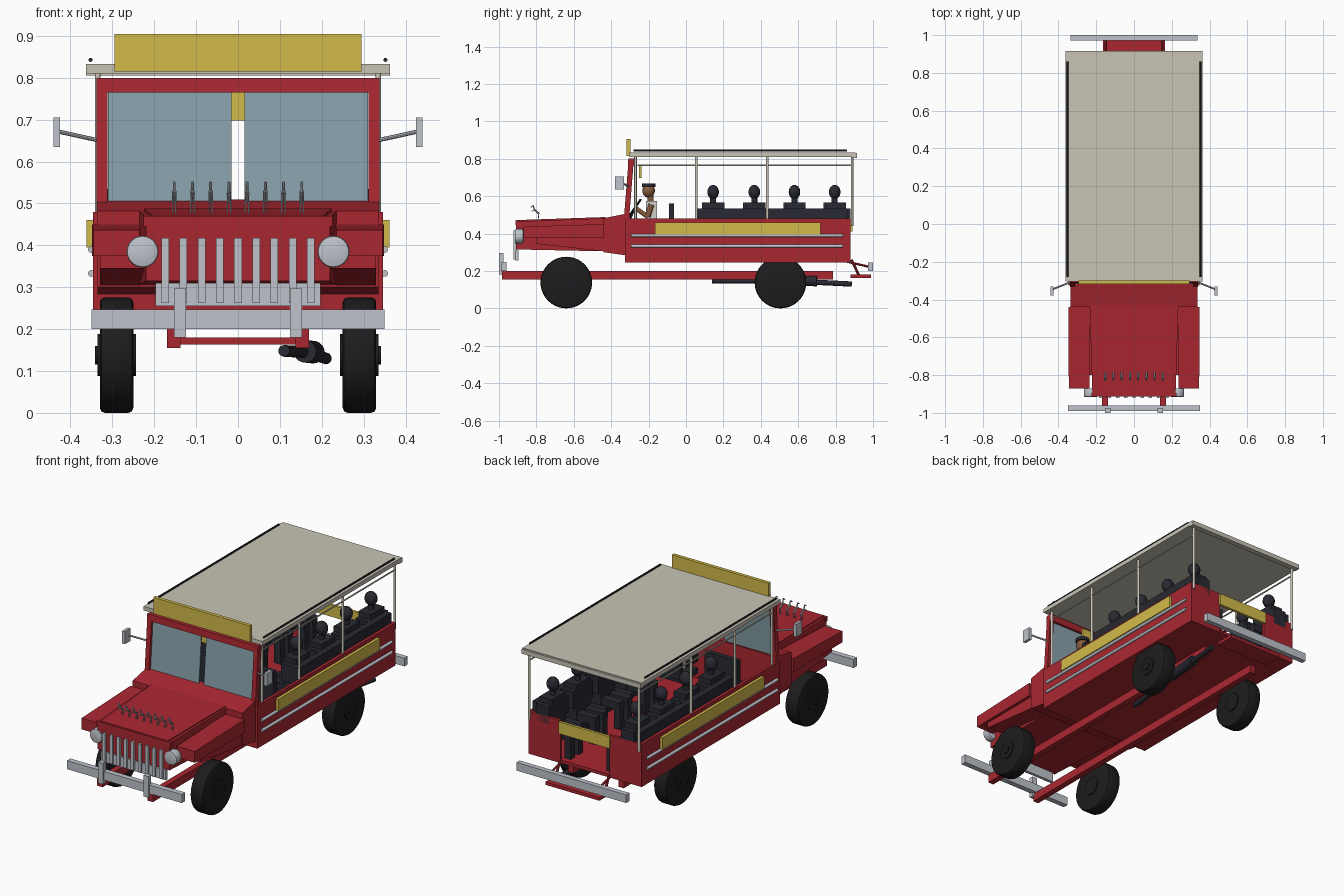
import bpy, bmesh, math
from mathutils import Vector

if "Cube" in bpy.data.objects:
    bpy.data.objects.remove(bpy.data.objects["Cube"])

def mat(name, c):
    m = bpy.data.materials.new(name)
    m.diffuse_color = (*c, 1)
    m.use_nodes = True
    m.node_tree.nodes["Principled BSDF"].inputs["Base Color"].default_value = m.diffuse_color
    return m

RED = mat("red_paint", (0.40, 0.02, 0.03))
YEL = mat("yellow_paint", (0.65, 0.50, 0.07))
BEIGE = mat("canvas", (0.58, 0.55, 0.46))
CHROME = mat("chrome", (0.52, 0.55, 0.60))
BLACK = mat("rubber", (0.012, 0.012, 0.013))
DARK = mat("dark_fabric", (0.022, 0.023, 0.032))
GLASS = mat("glass", (0.25, 0.36, 0.41))
SKIN = mat("skin", (0.25, 0.11, 0.05))
SHIRT = mat("shirt", (0.65, 0.62, 0.58))

def make(name, bm, m, smooth=False):
    bmesh.ops.recalc_face_normals(bm, faces=bm.faces)
    me = bpy.data.meshes.new(name)
    bm.to_mesh(me)
    bm.free()
    o = bpy.data.objects.new(name, me)
    bpy.context.collection.objects.link(o)
    me.materials.append(m)
    if smooth:
        bpy.ops.object.select_all(action='DESELECT')
        bpy.context.view_layer.objects.active = o
        o.select_set(True)
        bpy.ops.object.shade_smooth_by_angle(angle=math.radians(40))
    return o

def box(name, x, y, z, m):
    """Box from (min, max) pairs."""
    bm = bmesh.new()
    bmesh.ops.create_cube(bm, size=1)
    for v in bm.verts:
        v.co = [(a + b) / 2 + c * (b - a) for (a, b), c in zip((x, y, z), v.co)]
    return make(name, bm, m)

def pair(name, x, y, z, m):
    box(name + "_left", x, y, z, m)
    box(name + "_right", (-x[1], -x[0]), y, z, m)

def loft(name, sections, m):
    """Rectangular sections (y, x0, x1, z0, z1) joined front to back."""
    bm = bmesh.new()
    rings = [[bm.verts.new(p) for p in ((a, y, c), (b, y, c), (b, y, d), (a, y, d))]
             for y, a, b, c, d in sections]
    for r, s in zip(rings, rings[1:]):
        for i in range(4):
            j = (i + 1) % 4
            bm.faces.new((r[i], r[j], s[j], s[i]))
    bm.faces.new(rings[0])
    bm.faces.new(rings[-1])
    return make(name, bm, m)

def rod(name, p, q, r, m, seg=12, bevel=0):
    p, q = Vector(p), Vector(q)
    bm = bmesh.new()
    bmesh.ops.create_cone(bm, cap_ends=True, segments=seg, radius1=r, radius2=r, depth=(q - p).length)
    if bevel:
        rim = [e for e in bm.edges if abs(e.verts[0].co.z - e.verts[1].co.z) < 1e-5]
        bmesh.ops.bevel(bm, geom=rim, offset=bevel, segments=2, profile=0.5, affect='EDGES')
    o = make(name, bm, m, True)
    o.location = (p + q) / 2
    o.rotation_euler = (q - p).to_track_quat('Z', 'Y').to_euler()
    return o

def ball(name, p, s, m):
    bm = bmesh.new()
    bmesh.ops.create_uvsphere(bm, u_segments=16, v_segments=10, radius=1)
    for v in bm.verts:
        v.co = [c * k + o for c, k, o in zip(v.co, s, p)]
    return make(name, bm, m, True)

# wheels
for y in (-0.64, 0.505):
    for s in (-1, 1):
        rod("tire", (s * .25, y, .138), (s * .33, y, .138), .138, BLACK, 40, .012)
        rod("hub", (s * .244, y, .138), (s * .336, y, .138), .05, BLACK, 24)
        rod("hub_cap", (s * .33, y, .138), (s * .342, y, .138), .022, BLACK, 16)

# chassis, bumpers, rear step
pair("chassis_rail", (.137, .17), (-.985, .785), (.155, .2), RED)
box("front_bumper", (-.35, .35), (-.99, -.96), (.2, .247), CHROME)
pair("bumper_guard", (.124, .153), (-1, -.975), (.18, .297), CHROME)
box("rear_bumper", (-.335, .335), (.972, 1), (.2, .245), CHROME)
box("rear_step", (-.165, .165), (.88, .99), (.163, .18), RED)
for s in (-1, 1):
    rod("step_strut", (s * .15, .885, .26), (s * .15, .925, .175), .007, RED, 8)
    rod("bumper_arm", (s * .15, .86, .25), (s * .15, .98, .222), .006, RED, 8)

# exhaust
rod("exhaust_front", (.11, .14, .148), (.16, .55, .145), .014, DARK)
rod("muffler", (.16, .5, .147), (.18, .7, .145), .027, DARK, 20)
rod("exhaust_tail", (.18, .68, .14), (.21, .885, .13), .014, DARK)

# open-backed passenger tub
box("floor", (-.34, .34), (-.325, .88), (.245, .262), RED)
pair("side_wall", (.33, .346), (-.325, .88), (.245, .48), RED)
pair("rear_panel", (.15, .346), (.865, .88), (.245, .48), RED)
box("firewall", (-.346, .346), (-.325, -.305), (.245, .48), RED)
box("rear_sign", (-.155, .155), (.875, .89), (.41, .475), YEL)
pair("side_sign", (.346, .362), (-.165, .72), (.395, .46), YEL)
for s in (-1, 1):
    for z in (.39, .333):
        rod("side_trim", (s * .35, -.295, z), (s * .35, .84, z), .008, CHROME)

# hood, cowl, fenders
loft("hood", [(-.91, -.22, .22, .315, .465), (-.43, -.235, .235, .305, .482)], RED)
loft("hood_lid", [(-.905, -.205, .205, .46, .472), (-.43, -.225, .225, .475, .488)], RED)
loft("cowl", [(-.44, -.335, .335, .30, .482), (-.30, -.335, .335, .28, .51)], RED)
box("grille_surround", (-.226, .226), (-.912, -.895), (.445, .47), RED)
for s in (-1, 1):
    a, b = sorted((s * .235, s * .345))
    loft("fender", [(-.87, a, b, .375, .437), (-.44, a - .003, b + .003, .375, .45)], RED)
    a, b = sorted((s * .22, s * .33))
    loft("fender_skirt", [(-.80, a, b, .345, .378), (-.44, a, b, .305, .378)], RED)

# grille and headlights
for i in range(-4, 5):
    box("grille_bar", (i * .0435 - .009, i * .0435 + .009), (-.922, -.905), (.262, .417), CHROME)
box("grille_apron", (-.197, .197), (-.912, -.895), (.255, .31), CHROME)
for s in (-1, 1):
    rod("headlight", (s * .228, -.915, .385), (s * .228, -.87, .385), .038, CHROME, 24, .006)

# hood ornaments: a row of little rearing horses
for i in range(8):
    x = (i - 3.5) * .0435
    rod("horse_body", (x, -.785, .505), (x, -.812, .53), .005, CHROME, 8)
    rod("horse_neck", (x, -.81, .528), (x, -.818, .551), .0035, CHROME, 8)
    rod("horse_head", (x, -.815, .549), (x, -.83, .541), .003, CHROME, 8)
    for s in (-1, 1):
        rod("horse_hind_leg", (x + s * .004, -.787, .506), (x + s * .004, -.79, .476), .002, CHROME, 6)
        rod("horse_fore_leg", (x + s * .004, -.808, .524), (x + s * .004, -.826, .52), .002, CHROME, 6)

# leaning windshield
tilt = lambda z: -.318 + (z - .48) * .08
def lean(name, x0, x1, z0, z1, t, m):
    o = box(name, (x0, x1), (-t, t), (z0, z1), m)
    for v in o.data.vertices:
        v.co.y += tilt(v.co.z)
for s in (-1, 1):
    lean("windshield_post", *sorted((s * .312, s * .338)), .48, .8, .014, RED)
    lean("windshield_pane", *sorted((s * .015, s * .31)), .49, .77, .003, GLASS)
lean("windshield_header", -.338, .338, .765, .8, .016, RED)
lean("windshield_sill", -.338, .338, .48, .503, .016, RED)

# mirrors
for s in (-1, 1):
    rod("mirror_arm", (s * .33, -.305, .65), (s * .43, -.345, .672), .005, CHROME, 8)
    o = box("mirror", (-.008, .008), (-.024, .024), (-.035, .035), CHROME)
    o.location = (s * .433, -.355, .67)

# roof, posts, rails, signs
box("roof", (-.363, .363), (-.305, .905), (.81, .833), BEIGE)
box("roof_rear_lip", (-.363, .363), (.885, .915), (.805, .83), BEIGE)
for s in (-1, 1):
    for y in (-.27, .055, .435, .888):
        rod("roof_post", (s * .335, y, .44), (s * .335, y, .815), .007, BEIGE, 10)
    rod("hand_rail", (s * .335, -.26, .765), (s * .335, .885, .765), .004, BEIGE, 8)
    rod("roof_rail", (s * .352, -.28, .843), (s * .352, .86, .843), .005, DARK, 8)
box("roof_sign", (-.295, .295), (-.317, -.298), (.815, .905), YEL)
box("inner_sign", (-.15, .15), (-.25, -.237), (.698, .765), YEL)

# benches and seated passengers facing inward
for s in (-1, 1):
    sx = lambda a, b: tuple(sorted((s * a, s * b)))
    box("bench_seat", sx(.18, .33), (.055, .865), (.34, .37), DARK)
    box("bench_back", sx(.295, .33), (.055, .865), (.37, .535), DARK)
    for y in (.145, .365, .58, .795):
        box("torso", sx(.22, .295), (y - .06, y + .06), (.37, .565), DARK)
        box("shoulders", sx(.22, .30), (y - .085, y + .085), (.44, .535), DARK)
        rod("neck", (s * .255, y, .56), (s * .255, y, .60), .016, DARK)
        ball("head", (s * .255, y, .622), (.034, .031, .038), DARK)
        for d in (-.035, .035):
            box("thigh", sx(.11, .24), (y + d - .022, y + d + .022), (.37, .41), DARK)
            box("shin", sx(.11, .148), (y + d - .018, y + d + .018), (.262, .38), DARK)

# front seats, driver, steering wheel
for x in (-.17, .18):
    box("front_seat", (x - .1, x + .1), (-.22, -.07), (.34, .37), DARK)
    box("front_seat_back", (x - .1, x + .1), (-.09, -.063), (.36, .56), DARK)
box("driver_torso", (.13, .24), (-.215, -.155), (.37, .575), SHIRT)
rod("driver_neck", (.185, -.19, .57), (.185, -.19, .61), .017, SKIN)
ball("driver_head", (.185, -.2, .63), (.032, .034, .038), SKIN)
rod("driver_hat", (.185, -.2, .65), (.185, -.2, .668), .036, DARK, 20)
for x in (.125, .245):
    rod("driver_upper_arm", (x, -.185, .555), (x, -.205, .49), .015, SKIN)
    rod("driver_forearm", (x, -.205, .49), (x, -.275, .54), .012, SKIN)
    box("driver_leg", (x * .6 + .055, x * .6 + .095), (-.29, -.18), (.365, .405), DARK)
bpy.ops.mesh.primitive_torus_add(major_radius=.055, minor_radius=.006, major_segments=24, minor_segments=8,
                                 location=(.19, -.275, .535), rotation=(math.radians(55), 0, 0))
bpy.context.object.name = "steering_wheel"
bpy.context.object.data.materials.append(DARK)
rod("steering_column", (.19, -.275, .535), (.19, -.31, .46), .007, DARK, 8)
